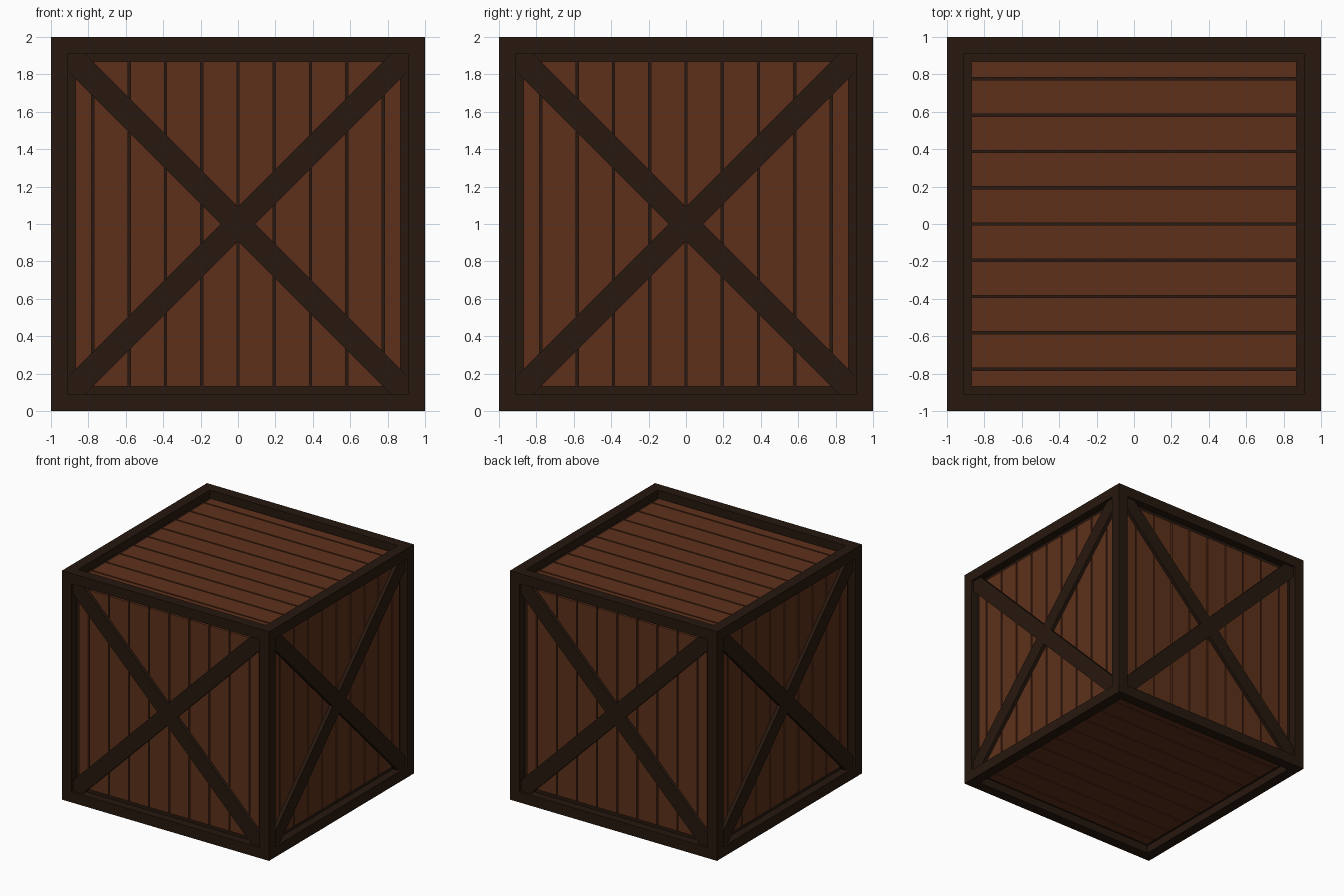
import bpy, bmesh
from math import radians
from mathutils import Matrix, Vector

if "Cube" in bpy.data.objects:
    bpy.data.objects.remove(bpy.data.objects["Cube"])

BEAM = 0.13      # frame beam width
FLOOR = 0.93     # distance from centre to the groove bottoms
PLANK = 0.95     # distance from centre to the plank faces
BRACE = 0.98     # distance from centre to the brace faces
CENTRE = Matrix.Translation((0, 0, 1))


def material(name, rgb):
    m = bpy.data.materials.new(name)
    m.diffuse_color = (*rgb, 1)
    m.use_nodes = True
    m.node_tree.nodes["Principled BSDF"].inputs["Base Color"].default_value = m.diffuse_color
    return m


dark = material("dark_wood", (0.02, 0.009, 0.0045))
brown = material("brown_wood", (0.11, 0.03, 0.011))


def finish(name, bm, mat, matrix):
    bmesh.ops.transform(bm, matrix=CENTRE @ matrix, verts=bm.verts)
    bmesh.ops.recalc_face_normals(bm, faces=bm.faces)
    mesh = bpy.data.meshes.new(name)
    bm.to_mesh(mesh)
    bm.free()
    mesh.materials.append(mat)
    obj = bpy.data.objects.new(name, mesh)
    bpy.context.collection.objects.link(obj)


def box(bm, lo, hi, rot=0):
    lo, hi = Vector(lo), Vector(hi)
    m = (Matrix.Rotation(radians(rot), 4, 'Z')
         @ Matrix.Translation((lo + hi) / 2)
         @ Matrix.Diagonal((*(hi - lo), 1)))
    bmesh.ops.create_cube(bm, size=1, matrix=m)


# Frame: a cube with every face inset and pushed in
bm = bmesh.new()
bmesh.ops.create_cube(bm, size=2)
panels = list(bm.faces)
bmesh.ops.inset_individual(bm, faces=panels, thickness=BEAM)
normals = [f.normal.copy() for f in panels]
for f in panels:
    f.normal_update()
walls = bmesh.ops.extrude_discrete_faces(bm, faces=panels)["faces"]
for f in walls:
    f.normal_update()
    n = f.normal.copy()
    bmesh.ops.translate(bm, vec=-n * (1 - FLOOR), verts=f.verts)
finish("frame", bm, dark, Matrix())


# Planks of one side, running along local y and facing local +z
def add_planks(name, matrix):
    bm = bmesh.new()
    half, pitch, gap = 1 - BEAM, 0.194, 0.012
    cuts = [-half - gap / 2] + [i * pitch for i in range(-4, 5)] + [half + gap / 2]
    for a, b in zip(cuts, cuts[1:]):
        box(bm, (a + gap / 2, -half, FLOOR - 0.01), (b - gap / 2, half, PLANK))
    finish(name, bm, brown, matrix)


# Crossed braces: one full bar and two halves meeting it
def add_brace(name, matrix):
    bm = bmesh.new()
    w, length = 0.066, 1.3
    lo, hi = FLOOR - 0.01, BRACE
    box(bm, (-length, -w, lo), (length, w, hi), 45)
    box(bm, (w, -w, lo), (length, w, hi), 135)
    box(bm, (w, -w, lo), (length, w, hi), -45)
    finish(name, bm, dark, matrix)


# Four upright sides
for k, side in enumerate(("front", "right", "back", "left")):
    m = Matrix.Rotation(radians(90 * k), 4, 'Z') @ Matrix.Rotation(radians(90), 4, 'X')
    add_planks(side + "_planks", m)
    add_brace(side + "_brace", m)

# Lid and base, with planks along x
turn = Matrix.Rotation(radians(90), 4, 'Z')
add_planks("top_planks", turn)
add_planks("bottom_planks", Matrix.Rotation(radians(180), 4, 'X') @ turn)
